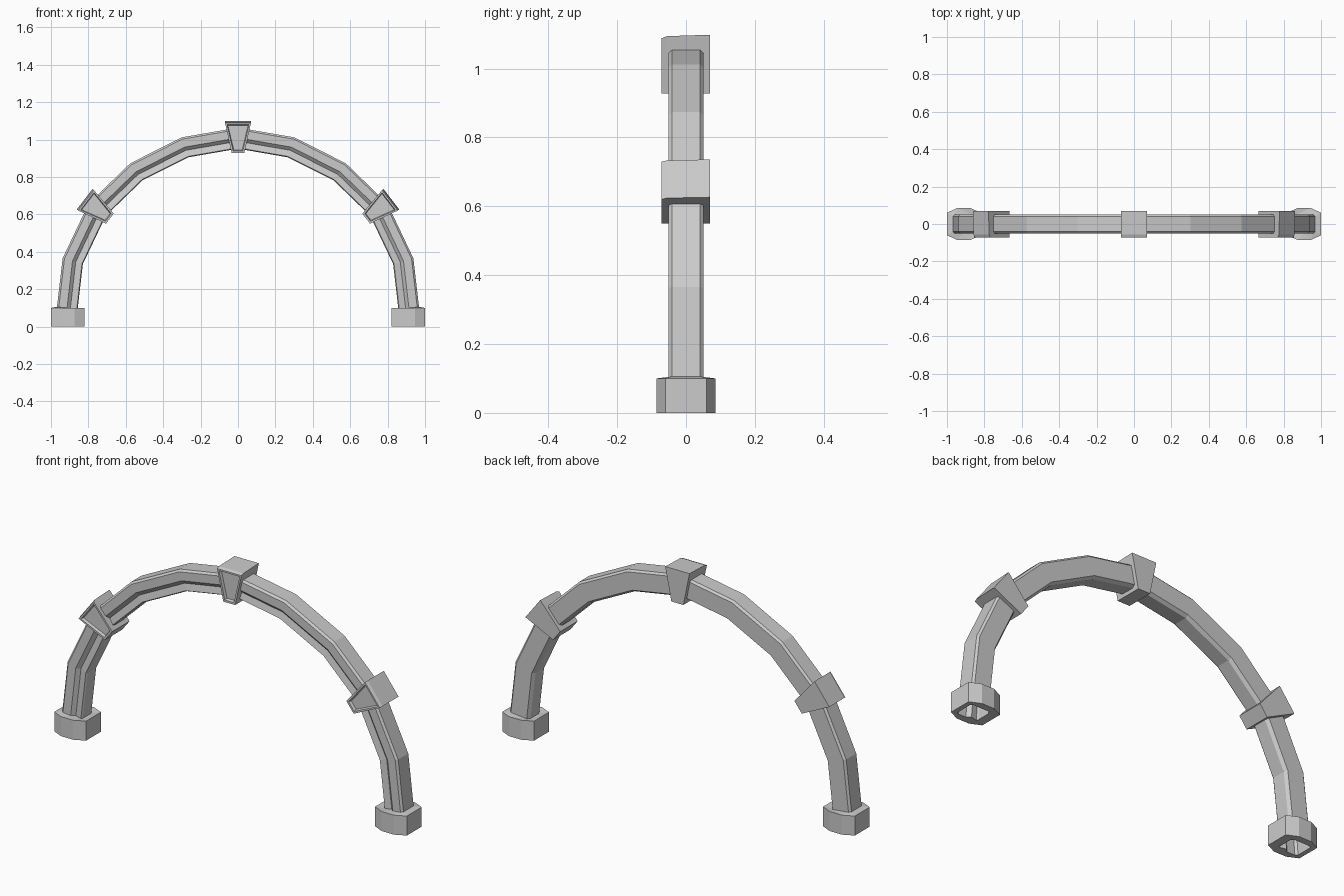
import bpy, bmesh, math
from mathutils import Vector, Matrix

if "Cube" in bpy.data.objects:
    bpy.data.objects.remove(bpy.data.objects["Cube"])


def finish(bm, name):
    bmesh.ops.recalc_face_normals(bm, faces=bm.faces)
    me = bpy.data.meshes.new(name)
    bm.to_mesh(me)
    bm.free()
    ob = bpy.data.objects.new(name, me)
    bpy.context.collection.objects.link(ob)
    return ob


# Arch centreline (x, z) from right foot to crown, then mirrored
half = [(0.92, 0.0), (0.912, 0.1), (0.883, 0.35), (0.752, 0.625),
        (0.543, 0.827), (0.283, 0.958), (0.0, 1.007)]
path = [Vector(p) for p in half] + [Vector((-x, z)) for x, z in half[-2::-1]]

# Cross-section (outward, y): plain back, grooved front
section = [(0.056, -0.041), (0.056, 0.041), (0.046, 0.051), (-0.044, 0.051),
           (-0.055, 0.035), (-0.055, -0.034), (-0.05, -0.042),
           (-0.016, -0.034), (0.002, -0.051), (0.046, -0.051)]


def outward(i):
    """Mitred outward direction at path point i."""
    if i == 0:
        return Vector((1, 0))
    if i == len(path) - 1:
        return Vector((-1, 0))
    a = (path[i] - path[i - 1]).normalized()
    b = (path[i + 1] - path[i]).normalized()
    t = (a + b).normalized()
    return Vector((t.y, -t.x)) / t.dot(a)


def section_points(i):
    n = outward(i)
    return [(path[i].x + n.x * u, y, path[i].y + n.y * u) for u, y in section]


# Arch tube, open at both feet
bm = bmesh.new()
rings = [[bm.verts.new(p) for p in section_points(i)] for i in range(len(path))]
k = len(section)
for r0, r1 in zip(rings, rings[1:]):
    for j in range(k):
        bm.faces.new((r0[j], r0[(j + 1) % k], r1[(j + 1) % k], r1[j]))
finish(bm, "arch_band")


# Octagonal foot blocks, with the hollow tube opening below
def foot(s, name):
    bm = bmesh.new()
    plan = [(0.09, 0.06), (0.035, 0.086), (-0.035, 0.086), (-0.09, 0.06),
            (-0.09, -0.06), (-0.035, -0.086), (0.035, -0.086), (0.09, -0.06)]
    low = [bm.verts.new((s * (0.91 + x), y, 0)) for x, y in plan]
    top = [bm.verts.new((s * (0.91 + x), y, 0.1)) for x, y in plan]
    hole = [bm.verts.new((s * x, y, z)) for x, y, z in section_points(0)]
    hole_top = [bm.verts.new((s * x, y, z)) for x, y, z in section_points(1)]
    for j in range(8):
        n = (j + 1) % 8
        bm.faces.new((low[j], low[n], top[n], top[j]))
    for outer, inner in ((low, hole), (top, hole_top)):
        edges = []
        for loop in (outer, inner):
            for j, v in enumerate(loop):
                w = loop[(j + 1) % len(loop)]
                edges.append(bm.edges.get((v, w)) or bm.edges.new((v, w)))
        bmesh.ops.triangle_fill(bm, edges=edges, use_beauty=True)
    finish(bm, name)


foot(1, "right_foot")
foot(-1, "left_foot")


# Tapered keystones with a recessed front panel; origin at centre of outer end
def keystone(name, x, z, angle):
    bm = bmesh.new()
    wide, narrow, length = 0.069, 0.034, 0.17

    def ring(y, drop):
        pts = [(-wide, -drop), (wide, -drop), (narrow, -length), (-narrow, -length)]
        return [bm.verts.new((px, y, pz)) for px, pz in pts]
    back, mid, front = ring(0.07, 0), ring(-0.055, 0.004), ring(-0.071, 0.01)
    for a, b in ((back, mid), (mid, front)):
        for j in range(4):
            n = (j + 1) % 4
            bm.faces.new((a[j], a[n], b[n], b[j]))
    bm.faces.new(back)
    panel = bm.faces.new(front)
    bmesh.ops.recalc_face_normals(bm, faces=bm.faces)
    bmesh.ops.inset_region(bm, faces=[panel], thickness=0.013, depth=0)
    bmesh.ops.inset_region(bm, faces=[panel], thickness=0.006, depth=-0.014)
    bm.transform(Matrix.Translation((x, 0, z)) @ Matrix.Rotation(angle, 4, 'Y'))
    finish(bm, name)


keystone("crown_keystone", 0, 1.098, 0)
tilt = math.radians(52.5)
keystone("right_keystone", 0.82, 0.681, tilt)
keystone("left_keystone", -0.82, 0.681, -tilt)
